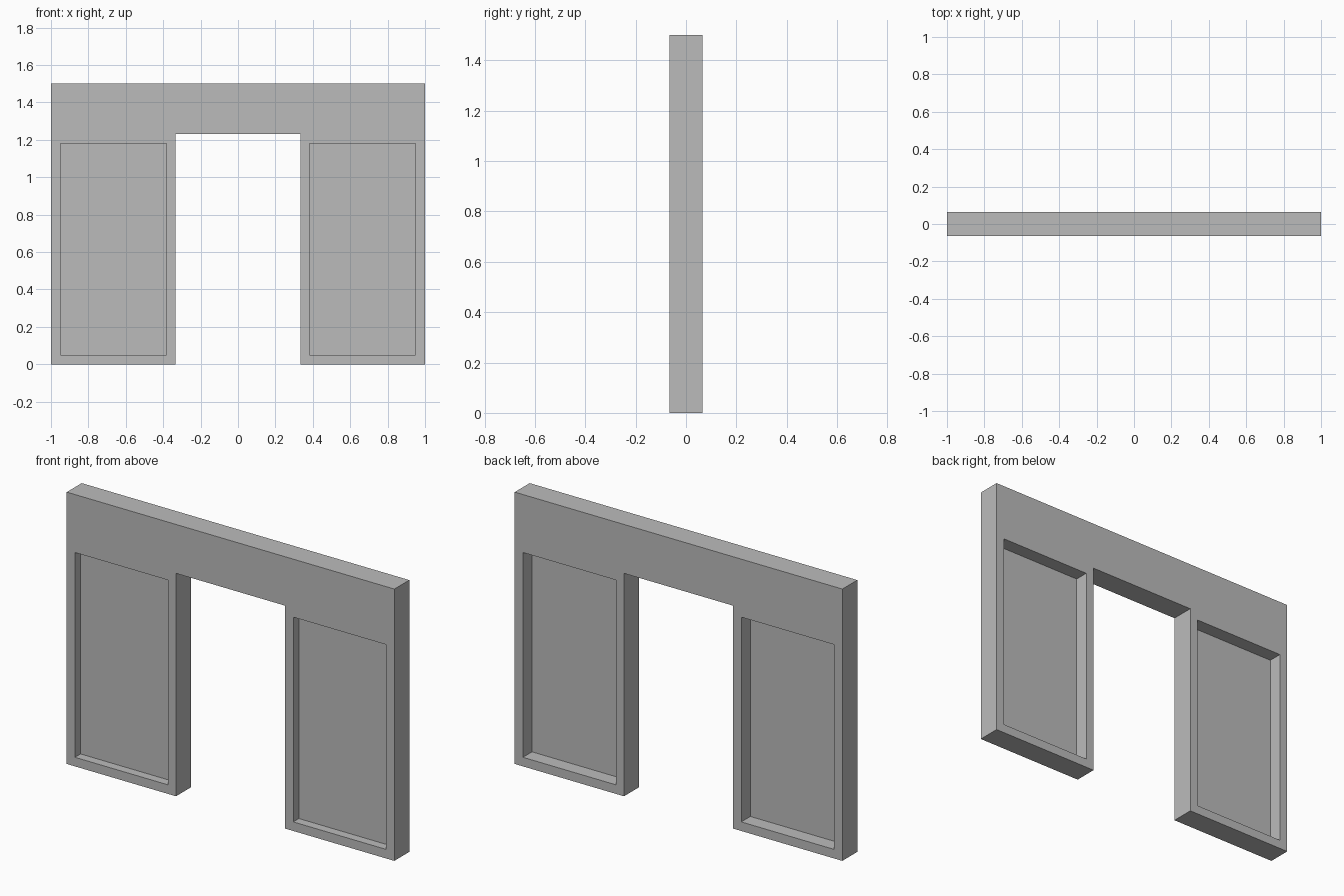
import bpy, bmesh

cube = bpy.data.objects.get("Cube")
if cube:
    bpy.data.objects.remove(cube)

THICK = 0.13
COLUMNS = (-1, -0.333, 0.333, 1)   # outer edges and doorway jambs
ROWS = (0, 1.23, 1.5)              # floor, lintel underside, top
BORDER = 0.05                      # frame around each recess
DEPTHS = {-1: 0.049, 1: 0.079}     # recess depth on the front and the back

grey = bpy.data.materials.new("plain_grey")
grey.use_nodes = True
colour = (0.5, 0.5, 0.5, 1)
grey.diffuse_color = colour
grey.node_tree.nodes["Principled BSDF"].inputs["Base Color"].default_value = colour

bm = bmesh.new()

# Front outline: two piers and a lintel, leaving the doorway open
grid = [[bm.verts.new((x, -THICK / 2, z)) for x in COLUMNS] for z in ROWS]
for r in range(len(ROWS) - 1):
    for c in range(len(COLUMNS) - 1):
        if (r, c) != (0, 1):
            bm.faces.new((grid[r][c], grid[r][c + 1], grid[r + 1][c + 1], grid[r + 1][c]))

# Thicken into a solid wall
solid = bmesh.ops.extrude_face_region(bm, geom=bm.faces[:], use_keep_orig=True)
moved = [g for g in solid["geom"] if isinstance(g, bmesh.types.BMVert)]
bmesh.ops.translate(bm, verts=moved, vec=(0, THICK, 0))
bmesh.ops.recalc_face_normals(bm, faces=bm.faces)

# Recessed panels on both faces of each pier
for side, depth in DEPTHS.items():
    piers = [f for f in bm.faces
             if f.normal.y * side > 0.9 and f.calc_center_median().z < ROWS[1]]
    bmesh.ops.inset_individual(bm, faces=piers, thickness=BORDER, use_even_offset=True)
    panels = bmesh.ops.extrude_discrete_faces(bm, faces=[]) and piers
    for panel in panels:
        rim = list(panel.verts)
        # Keep the rim and drop the panel, joining both with reveal faces
        floor = [bm.verts.new((v.co.x, v.co.y - side * depth, v.co.z)) for v in rim]
        for i in range(len(rim)):
            j = (i + 1) % len(rim)
            bm.faces.new((rim[i], rim[j], floor[j], floor[i]))
        bm.faces.new(floor)
        bm.faces.remove(panel)

mesh = bpy.data.meshes.new("doorway_wall")
bm.to_mesh(mesh)
bm.free()
mesh.materials.append(grey)
wall = bpy.data.objects.new("doorway_wall", mesh)
bpy.context.collection.objects.link(wall)
